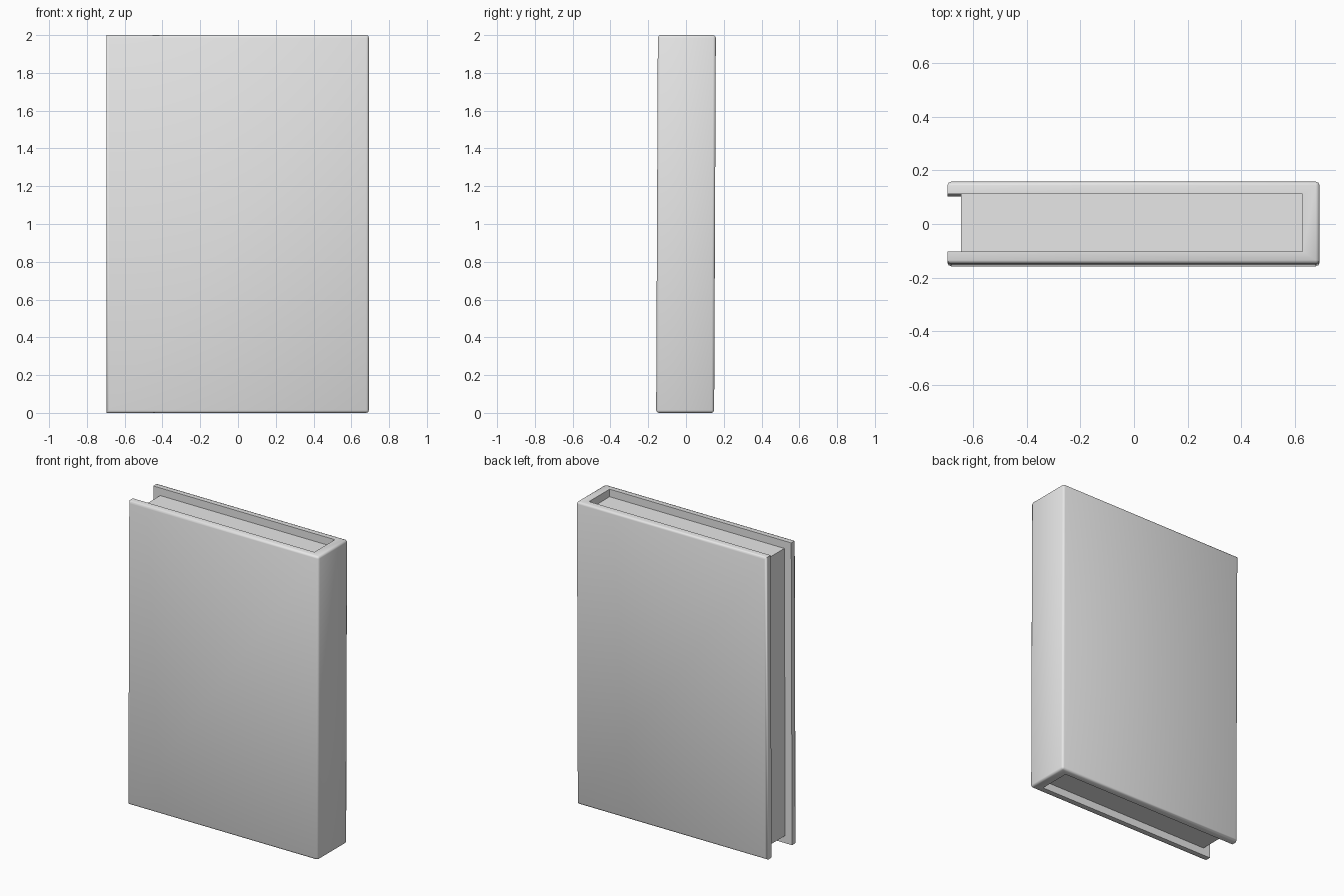
import bpy
import bmesh
import math

cube = bpy.data.objects.get("Cube")
if cube:
    bpy.data.objects.remove(cube, do_unlink=True)

HEIGHT = 2.0
FORE, SPINE = -0.697, 0.693      # cover ends in x
HALF, INNER = 0.1535, 0.107      # outer and inner half thickness
SPINE_INNER = 0.63
PAGE_FORE, RECESS = -0.647, 0.05
LEAN = 0.0045                    # slight backward lean at the top

grey = bpy.data.materials.new("light_grey")
grey.use_nodes = True
grey.diffuse_color = (0.8, 0.8, 0.8, 1)
grey.node_tree.nodes["Principled BSDF"].inputs["Base Color"].default_value = (0.8, 0.8, 0.8, 1)


def extruded(name, outline, z0, z1, bevel_y=None):
    """Extrude an outline upward, optionally rounding edges on the outer sides."""
    bm = bmesh.new()
    base = bm.faces.new([bm.verts.new((x, y, z0)) for x, y in outline])
    top = bmesh.ops.extrude_face_region(bm, geom=[base], use_keep_orig=True)["geom"]
    for v in top:
        if isinstance(v, bmesh.types.BMVert):
            v.co.z = z1
    bmesh.ops.recalc_face_normals(bm, faces=bm.faces)
    if bevel_y:
        outer = [e for e in bm.edges
                 if all(abs(abs(v.co.y) - bevel_y) < 1e-4 for v in e.verts)]
        bmesh.ops.bevel(bm, geom=outer, offset=0.014, segments=2,
                        profile=0.5, affect='EDGES', clamp_overlap=True)
    for v in bm.verts:
        v.co.y += LEAN * (2 * v.co.z / HEIGHT - 1)
    mesh = bpy.data.meshes.new(name)
    bm.to_mesh(mesh)
    bm.free()
    mesh.materials.append(grey)
    obj = bpy.data.objects.new(name, mesh)
    bpy.context.collection.objects.link(obj)
    return obj


# Cover: two boards joined by the spine
cover = extruded("cover", [
    (FORE, -HALF), (SPINE, -HALF), (SPINE, HALF), (FORE, HALF),
    (FORE, INNER), (SPINE_INNER, INNER), (SPINE_INNER, -INNER), (FORE, -INNER),
], 0, HEIGHT, HALF)

# Page block, set back from the cover on its three open sides
pages = extruded("pages", [
    (PAGE_FORE, -INNER), (SPINE_INNER, -INNER),
    (SPINE_INNER, INNER), (PAGE_FORE, INNER),
], RECESS, HEIGHT - RECESS)

# Soft shading over the rounded cover edges
bpy.ops.object.select_all(action='DESELECT')
cover.select_set(True)
bpy.context.view_layer.objects.active = cover
bpy.ops.object.shade_smooth_by_angle(angle=math.radians(50))
